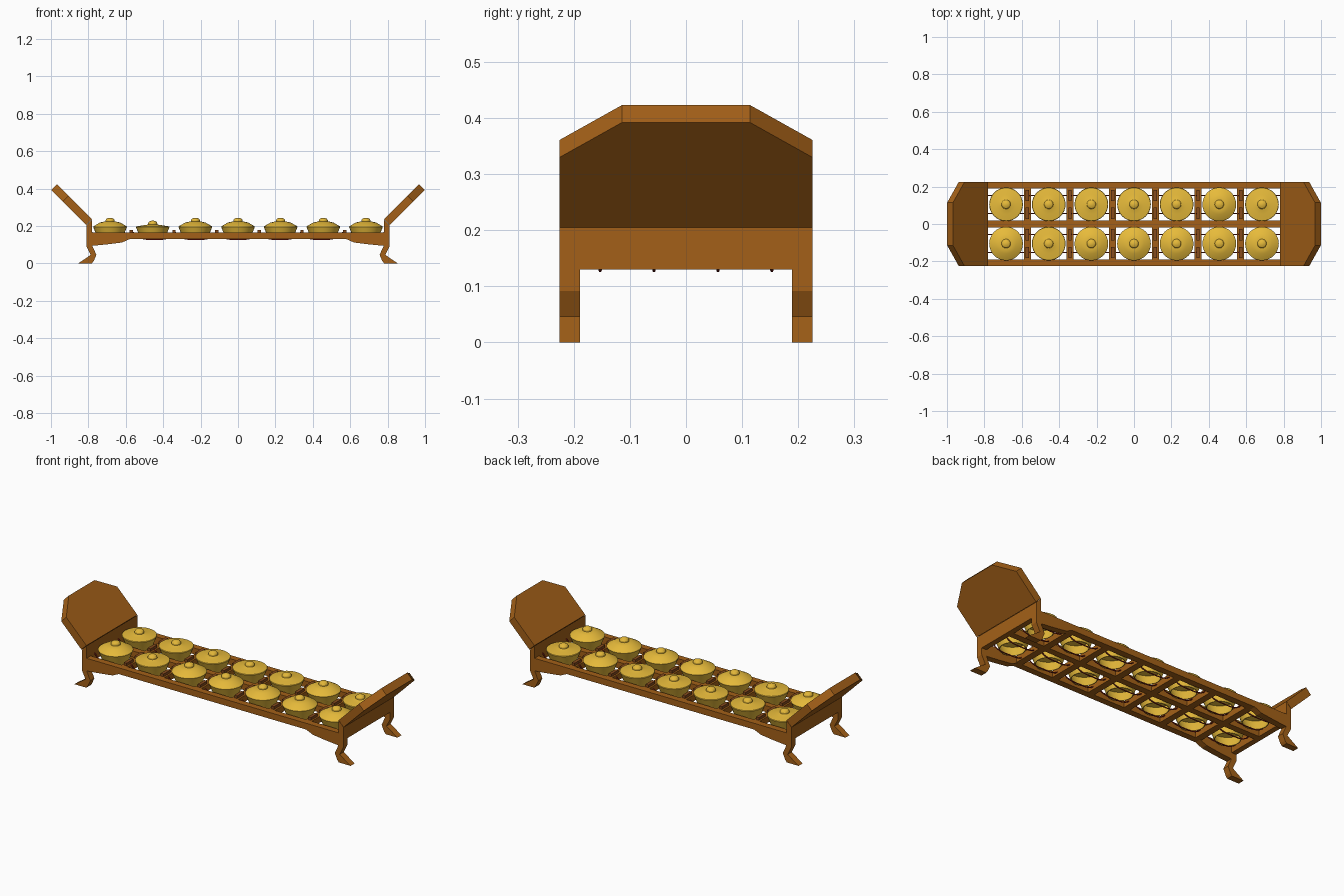
import bpy, bmesh, math

if "Cube" in bpy.data.objects:
    bpy.data.objects.remove(bpy.data.objects["Cube"])


def material(name, rgb):
    m = bpy.data.materials.new(name)
    m.diffuse_color = (*rgb, 1)
    m.use_nodes = True
    m.node_tree.nodes["Principled BSDF"].inputs["Base Color"].default_value = m.diffuse_color
    return m


WOOD = material("carved wood", (0.37, 0.118, 0.009))
PEG = material("peg wood", (0.24, 0.07, 0.012))
BRASS = material("brass", (0.84, 0.52, 0.045))
CORD = material("red cord", (0.28, 0.015, 0.012))


def finish(name, bm, mat):
    bmesh.ops.recalc_face_normals(bm, faces=bm.faces)
    me = bpy.data.meshes.new(name)
    bm.to_mesh(me)
    bm.free()
    me.materials.append(mat)
    ob = bpy.data.objects.new(name, me)
    bpy.context.collection.objects.link(ob)
    return ob


def prism(name, pts, offset, mat):
    """Extrude a planar outline by an offset vector."""
    bm = bmesh.new()
    face = bm.faces.new([bm.verts.new(p) for p in pts])
    ext = bmesh.ops.extrude_face_region(bm, geom=[face])
    bmesh.ops.translate(bm, vec=offset, verts=[v for v in ext["geom"] if isinstance(v, bmesh.types.BMVert)])
    return finish(name, bm, mat)


def box(name, x0, x1, y0, y1, z0, z1, mat):
    return prism(name, [(x0, y0, z0), (x1, y0, z0), (x1, y1, z0), (x0, y1, z0)], (0, 0, z1 - z0), mat)


def lathe(name, profile, loc, mat, n=32):
    bm = bmesh.new()
    vs = [bm.verts.new((r, 0, z)) for r, z in profile]
    es = [bm.edges.new(p) for p in zip(vs, vs[1:])]
    bmesh.ops.spin(bm, geom=vs + es, cent=(0, 0, 0), axis=(0, 0, 1), angle=2 * math.pi, steps=n)
    bmesh.ops.remove_doubles(bm, verts=bm.verts, dist=1e-5)
    ob = finish(name, bm, mat)
    ob.location = loc
    for p in ob.data.polygons:
        p.use_smooth = True
    ob.data.set_sharp_from_angle(angle=math.radians(28))
    return ob


# Side rails with drooping ends, and the middle rail
half = [(0.58, 0.13), (0.62, 0.112), (0.70, 0.102), (0.785, 0.094), (0.785, 0.165)]
outline = half + [(-x, z) for x, z in reversed(half)]
for side, y in (("front", -0.225), ("back", 0.189)):
    prism(side + "_rail", [(x, y, z) for x, z in outline], (0, 0.036, 0), WOOD)
box("middle_rail", -0.785, 0.785, -0.018, 0.018, 0.13, 0.165, WOOD)

# End boards, slanted headboards and legs
leg = [(0.81, 0.13), (0.81, 0.092), (0.787, 0.046), (0.855, 0), (0.782, 0),
       (0.772, 0.012), (0.757, 0.046), (0.778, 0.092), (0.778, 0.13)]
board = [(-0.225, 0), (0.225, 0), (0.225, 0.125), (0.114, 0.187), (-0.114, 0.187), (-0.225, 0.125)]
for side, s in (("left", -1), ("right", 1)):
    section = [(0.78, 0.13), (0.81, 0.13), (0.81, 0.205), (0.78, 0.235)]
    prism(side + "_end_board", [(s * x, -0.225, z) for x, z in section], (0, 0.45, 0), WOOD)
    prism(side + "_headboard", [(s * (0.812 + h), y, 0.205 + h) for y, h in board],
          (-s * 0.031, 0, 0.031), WOOD)
    for depth, y in (("front", -0.225), ("back", 0.189)):
        prism(f"{side}_{depth}_leg", [(s * x, y, z) for x, z in leg], (0, 0.036, 0), WOOD)

# Cross bars between the gongs, with the pegs that hold the cords
SPACING, ROW = 0.228, 0.105
CORD_Y = [sy * ROW + d for sy in (-1, 1) for d in (-0.048, 0.048)]
for i in range(6):
    x = (i - 2.5) * SPACING
    box("cross_bar", x - 0.019, x + 0.019, -0.19, 0.19, 0.13, 0.165, WOOD)
    for y in CORD_Y:
        box("cord_peg", x - 0.009, x + 0.009, y - 0.03, y + 0.03, 0.165, 0.18, PEG)

# Cords sagging under each gong
for y in CORD_Y:
    cu = bpy.data.curves.new("cord", "CURVE")
    cu.dimensions = "3D"
    cu.bevel_depth = 0.003
    cu.bevel_resolution = 1
    sp = cu.splines.new("POLY")
    sp.points.add(84)
    for k, p in enumerate(sp.points):
        t = k / 12
        u = abs(2 * (t % 1) - 1)
        p.co = ((t - 3.5) * SPACING * 0.98, y, 0.128 + 0.04 * u ** 4, 1)
    cu.materials.append(CORD)
    bpy.context.collection.objects.link(bpy.data.objects.new("cord", cu))

# Kettle gongs: domed ones and flat ones, open underneath
boss = [(0.0245, 0), (0.024, 0.008), (0.019, 0.015), (0.010, 0.019), (0, 0.02)]
bowl = [(0.066, 0.132), (0.076, 0.16), (0.090, 0.195)]
domed = bowl + [(0.088, 0.199), (0.054, 0.219), (0.030, 0.224)]
flat = bowl + [(0.088, 0.198), (0.052, 0.204), (0.030, 0.207)]
inner = [(0, 0.196), (0.05, 0.195), (0.084, 0.191), (0.072, 0.16), (0.062, 0.132), (0.066, 0.132)]
for row, sy in (("front", -1), ("back", 1)):
    for i in range(7):
        is_flat = (i == 1) if sy < 0 else (i != 5)
        shell, top = (flat, 0.209) if is_flat else (domed, 0.224)
        profile = shell + [(r, top + h) for r, h in boss] + inner
        lathe(row + "_gong", profile, ((i - 3) * SPACING, sy * ROW, 0), BRASS)
